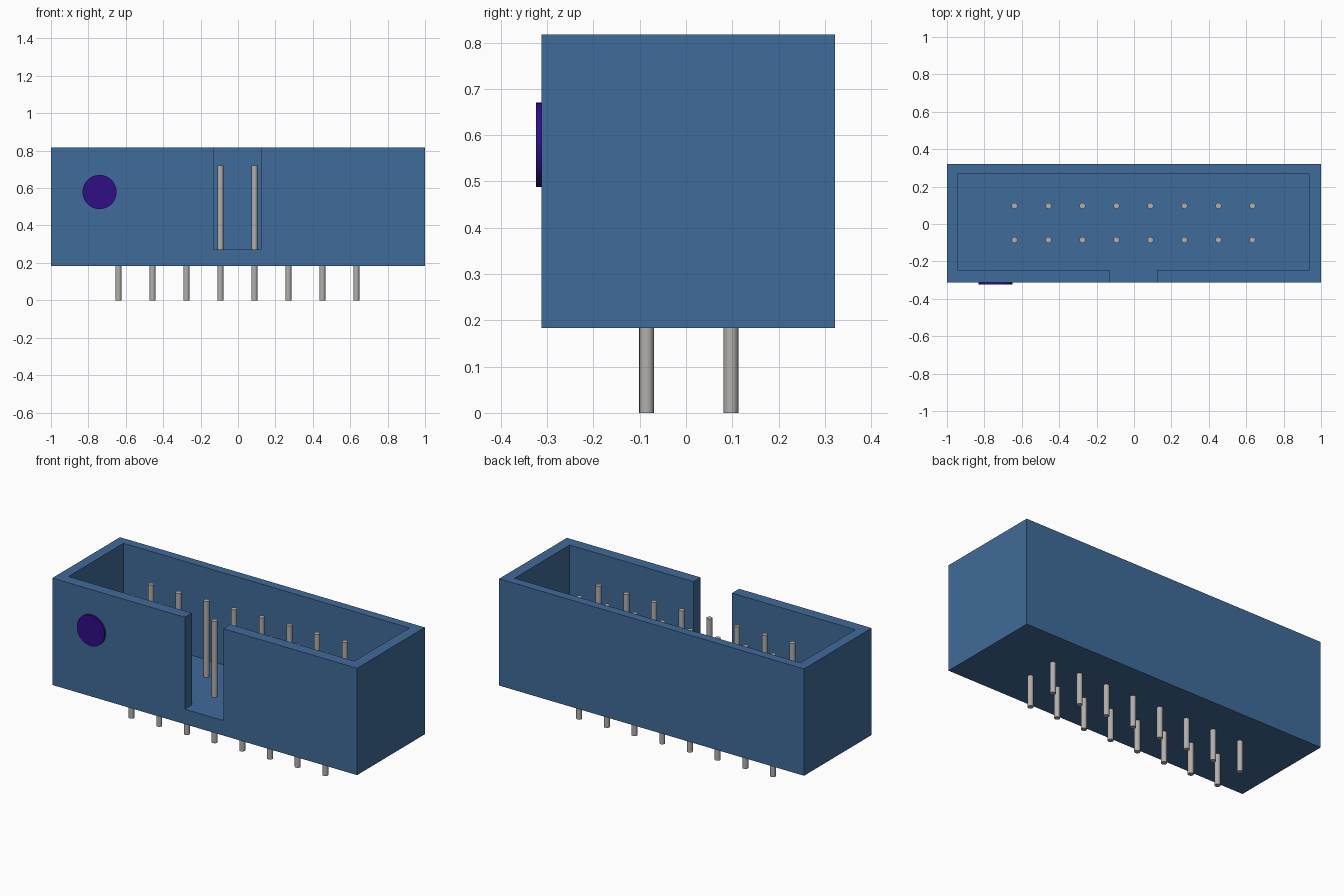
import bpy
import bmesh
import math
from mathutils import Matrix

cube = bpy.data.objects.get("Cube")
if cube:
    bpy.data.objects.remove(cube, do_unlink=True)


def material(name, rgb):
    m = bpy.data.materials.new(name)
    m.use_nodes = True
    m.diffuse_color = (*rgb, 1)
    bsdf = next(n for n in m.node_tree.nodes if n.type == 'BSDF_PRINCIPLED')
    bsdf.inputs["Base Color"].default_value = (*rgb, 1)
    return m


BLUE = material("housing blue", (0.051, 0.147, 0.319))
METAL = material("pin metal", (0.45, 0.43, 0.41))
PURPLE = material("marker purple", (0.03, 0.004, 0.24))


def finish(name, bm, mat):
    me = bpy.data.meshes.new(name)
    bm.to_mesh(me)
    bm.free()
    me.materials.append(mat)
    ob = bpy.data.objects.new(name, me)
    bpy.context.scene.collection.objects.link(ob)
    return ob


def box(name, lo, hi, mat):
    bm = bmesh.new()
    mid = [(a + b) / 2 for a, b in zip(lo, hi)]
    size = [b - a for a, b in zip(lo, hi)]
    bmesh.ops.create_cube(bm, size=1, matrix=Matrix.Translation(mid) @ Matrix.Diagonal((*size, 1)))
    return finish(name, bm, mat)


def cylinder(name, centre, radius, depth, sides, mat, tilt=0):
    bm = bmesh.new()
    bmesh.ops.create_cone(bm, cap_ends=True, segments=sides, radius1=radius, radius2=radius, depth=depth,
                          matrix=Matrix.Translation(centre) @ Matrix.Rotation(tilt, 4, 'X'))
    ob = finish(name, bm, mat)
    bpy.ops.object.select_all(action='DESELECT')
    ob.select_set(True)
    bpy.context.view_layer.objects.active = ob
    bpy.ops.object.shade_smooth_by_angle(angle=math.radians(40))
    return ob


def cut(ob, cutter):
    mod = ob.modifiers.new("cut", 'BOOLEAN')
    mod.operation = 'DIFFERENCE'
    mod.solver = 'EXACT'
    mod.object = cutter
    cutter.hide_render = True
    bpy.context.view_layer.objects.active = ob
    bpy.ops.object.modifier_apply(modifier=mod.name)
    bpy.data.objects.remove(cutter, do_unlink=True)


# Housing: open tray with a keying notch in the front wall
FLOOR = 0.272
housing = box("housing", (-1, -0.312, 0.183), (1, 0.322, 0.817), BLUE)
cut(housing, box("cavity_cutter", (-0.94, -0.246, FLOOR), (0.936, 0.27, 1), BLUE))
cut(housing, box("notch_cutter", (-0.13, -0.5, FLOOR), (0.122, -0.1, 1), BLUE))

# Two rows of eight pins through the floor
PITCH, PIN_TOP = 0.1817, 0.722
for row, y in (("front", -0.085), ("back", 0.097)):
    for i in range(8):
        x = -0.003 + (i - 3.5) * PITCH
        cylinder(f"{row}_pin_{i + 1}", (x, y, PIN_TOP / 2), 0.016, PIN_TOP, 20, METAL)

# Round marker on the front wall
cylinder("marker_disc", (-0.74, -0.317, 0.579), 0.091, 0.0135, 48, PURPLE, math.pi / 2)
